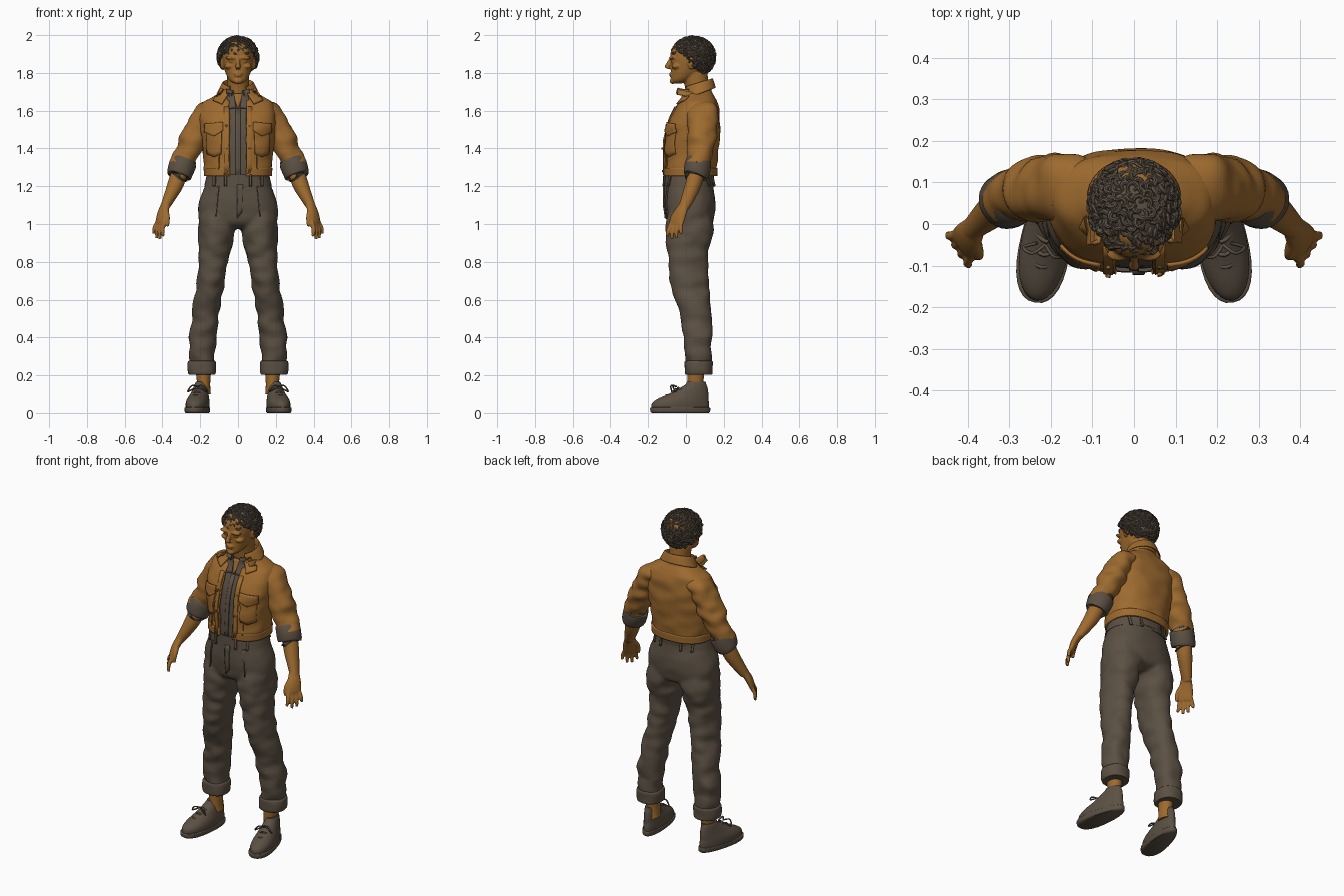
import bpy, bmesh, math, random
from mathutils import Vector, Matrix, noise
from mathutils.bvhtree import BVHTree

random.seed(4)
if "Cube" in bpy.data.objects:
    bpy.data.objects.remove(bpy.data.objects["Cube"])


def material(name, rgb):
    m = bpy.data.materials.new(name)
    m.use_nodes = True
    m.diffuse_color = (*rgb, 1)
    m.node_tree.nodes["Principled BSDF"].inputs["Base Color"].default_value = (*rgb, 1)
    return m


OCHRE = material("ochre", (0.34, 0.145, 0.028))
UMBER = material("dark_umber", (0.105, 0.08, 0.056))
SIDES = (-1, 1)


def smooth_rings(rings, steps):
    """Catmull-Rom interpolation through (x, y, z, rx, ry, shear) rings."""
    r = [list(k) + [0] * (6 - len(k)) for k in rings]
    out = []
    for i in range(len(r) - 1):
        a, b, c, d = r[max(i - 1, 0)], r[i], r[i + 1], r[min(i + 2, len(r) - 1)]
        for j in range(steps):
            t = j / steps
            out.append([q + t * (e - p) / 2 + t * t * (p - 2.5 * q + 2 * e - f / 2)
                        + t ** 3 * (1.5 * (q - e) + (f - p) / 2)
                        for p, q, e, f in zip(a, b, c, d)])
    return out + [r[-1]]


def sweep(bm, rings, n=32, steps=5, power=2.0, ref=(0, 1, 0), upright=True,
          s=1, gap=0, fold=0, warp=None):
    """Skin a row of superellipse sections; gap leaves the front open."""
    dense = smooth_rings(rings, steps)
    loops = []
    for i, (x, y, z, rx, ry, shear) in enumerate(dense):
        nxt, prv = dense[min(i + 1, len(dense) - 1)], dense[max(i - 1, 0)]
        t = Vector((0, 0, 1)) if upright else (Vector(nxt[:3]) - Vector(prv[:3])).normalized()
        v = Vector(ref)
        v = (v - t * v.dot(t)).normalized()
        u = v.cross(t)
        g = math.asin(min(1, gap / rx) ** (power / 2)) if gap else 0
        loop = []
        for k in range(n):
            a = -math.pi / 2 + g + (math.tau - 2 * g) * k / (n - 1 if gap else n)
            c, d = math.cos(a), math.sin(a)
            e = u * math.copysign(abs(c) ** (2 / power), c) * rx \
                + v * math.copysign(abs(d) ** (2 / power), d) * ry
            p = Vector((x, y, z)) + e
            p.z += shear * e.y
            if fold:
                p += e.normalized() * fold * noise.noise(Vector((p.x * 11, p.y * 11, p.z * 19)))
            if warp:
                p = warp(p)
            loop.append(bm.verts.new((p.x * s, p.y, p.z)))
        loops.append(loop)
    for a, b in zip(loops, loops[1:]):
        for k in range(n - 1 if gap else n):
            m = (k + 1) % n
            bm.faces.new((a[k], a[m], b[m], b[k]))
    if not gap:
        bm.faces.new(loops[0])
        bm.faces.new(loops[-1])


def blob(bm, centre, radii):
    bmesh.ops.create_uvsphere(bm, u_segments=24, v_segments=14, radius=1,
                              matrix=Matrix.Translation(centre) @ Matrix.Diagonal((*radii, 1)))


def finish(bm, name, mat, voxel=0, thick=0):
    bmesh.ops.recalc_face_normals(bm, faces=bm.faces)
    me = bpy.data.meshes.new(name)
    bm.to_mesh(me)
    bm.free()
    me.materials.append(mat)
    me.shade_smooth()
    me.set_sharp_from_angle(angle=math.radians(50))
    ob = bpy.data.objects.new(name, me)
    bpy.context.collection.objects.link(ob)
    if voxel:
        mod = ob.modifiers.new("blend", 'REMESH')
        mod.mode, mod.voxel_size, mod.use_smooth_shade = 'VOXEL', voxel, True
        ob.modifiers.new("soften", 'SMOOTH').iterations = 3
    if thick:
        mod = ob.modifiers.new("thickness", 'SOLIDIFY')
        mod.thickness, mod.offset = thick, -1
    return ob


def part(name, mat, rings, voxel=0, thick=0, **kw):
    bm = bmesh.new()
    sweep(bm, rings, **kw)
    return finish(bm, name, mat, voxel, thick)


def plate(name, mat, outline, target, s=1, lift=0.006, back=False):
    """Flat outline in x-z, laid onto the front or back of a target part."""
    bpy.context.view_layer.update()
    tree = BVHTree.FromObject(target, bpy.context.evaluated_depsgraph_get())
    d = -1 if back else 1
    bm = bmesh.new()
    bm.faces.new([bm.verts.new((x * s, 0, z)) for x, z in outline])
    bmesh.ops.triangulate(bm, faces=bm.faces)
    bmesh.ops.subdivide_edges(bm, edges=bm.edges, cuts=5, use_grid_fill=True)
    for v in bm.verts:
        hit = tree.ray_cast(Vector((v.co.x, -d, v.co.z)), Vector((0, d, 0)))[0]
        hit = hit or tree.find_nearest(Vector((v.co.x, -d * 0.1, v.co.z)))[0]
        v.co.y = hit.y - d * lift
    ob = finish(bm, name, mat, thick=0.008)
    ob.modifiers["thickness"].offset = 0
    return ob


def box(x0, x1, z0, z1):
    return [(x0, z0), (x1, z0), (x1, z1), (x0, z1)]


# Trousers: hips and legs blended into one surface
bm = bmesh.new()
sweep(bm, [(0, .02, .975, .12, .07), (0, .022, 1.0, .195, .115), (0, .022, 1.06, .212, .132),
           (0, .02, 1.12, .205, .135), (0, .015, 1.2, .177, .128), (0, .013, 1.27, .16, .122)],
      n=48, power=2.3, fold=.004)
for s in SIDES:
    sweep(bm, [(.187, .067, .23, .06, .066), (.187, .067, .28, .064, .068), (.185, .063, .4, .071, .077),
               (.174, .055, .5, .07, .084), (.159, .035, .6, .07, .094), (.143, .015, .7, .073, .1),
               (.128, .01, .8, .079, .104), (.12, .017, .9, .09, .118), (.112, .022, .99, .099, .125),
               (.105, .022, 1.08, .09, .11)], s=s, fold=.014, power=2.2)
trousers = finish(bm, "trousers", UMBER, voxel=.01)
part("waistband", UMBER, [(0, .014, 1.205, .178, .131), (0, .013, 1.262, .165, .128)], n=48, power=2.3)
plate("fly", UMBER, [(-.004, 1.03), (.02, 1.06), (.026, 1.21), (-.004, 1.21)], trousers, lift=.003)
for s in SIDES:
    for x in (.06, .12):
        plate("belt_loop", UMBER, box(x, x + .012, 1.2, 1.262), trousers, s, .012)
        plate("back_belt_loop", UMBER, box(x, x + .012, 1.2, 1.262), trousers, s, .012, True)
    plate("pleat", UMBER, [(.1, 1.2), (.108, 1.2), (.118, 1.04), (.115, 1.04)], trousers, s, .003)
    part("trouser_cuff", UMBER, [(.19, .067, .205, .062, .064), (.19, .067, .21, .073, .073),
                                 (.19, .067, .268, .074, .075), (.188, .067, .277, .062, .066)],
         s=s, fold=.005, power=2.3)
    part("ankle", OCHRE, [(.18, .055, .1, .036, .045), (.182, .05, .16, .035, .042),
                          (.184, .055, .26, .045, .05)], s=s)

# Shoes: rounded upper, sole, laces
turn = Matrix.Rotation(math.radians(10), 3, 'Z')


def shoe_warp(p):
    return turn @ Vector((p.x * (1 - 1.2 * p.y), p.y, p.z)) + Vector((.21, -.03, 0))


for s in SIDES:
    kw = dict(s=s, warp=shoe_warp)
    part("shoe_sole", UMBER, [(0, 0, 0, .054, .152), (0, 0, .008, .059, .16),
                              (0, 0, .026, .06, .161), (0, 0, .03, .055, .155)], power=2.3, **kw)
    part("shoe_upper", UMBER, [(0, 0, .015, .056, .155), (0, .001, .05, .058, .154), (0, .015, .075, .055, .136),
                               (0, .043, .1, .048, .108), (0, .07, .13, .041, .077),
                               (0, .084, .152, .036, .056), (0, .086, .165, .03, .05)], **kw)
    bm = bmesh.new()
    for y, z in ((-.075, .088), (-.045, .107), (-.012, .127)):
        sweep(bm, [(-.036, y + .025, z - .016, .005, .005), (0, y, z + .008, .005, .005),
                   (.036, y + .025, z - .016, .005, .005)], n=8, upright=False, **kw)
    for d in SIDES:
        sweep(bm, [(0, -.02, .14, .004, .004), (.025 * d, -.045, .145, .004, .004),
                   (.048 * d, -.035, .115, .004, .004), (.02 * d, -.02, .13, .004, .004)],
              n=8, upright=False, ref=(0, 0, 1), **kw)
    finish(bm, "shoe_laces", UMBER)

# Shirt under the open jacket
shirt = part("shirt", UMBER, [(0, .02, 1.22, .15, .125), (0, .024, 1.3, .155, .13), (0, .03, 1.4, .16, .131),
                              (0, .04, 1.5, .165, .127), (0, .053, 1.58, .16, .11), (0, .062, 1.64, .12, .083),
                              (0, .062, 1.69, .07, .068)], n=48, power=2.4, fold=.003)
plate("open_neck", OCHRE, [(-.03, 1.69), (0, 1.61), (.03, 1.69)], shirt, lift=.003)
plate("shirt_placket", UMBER, box(-.012, .012, 1.24, 1.61), shirt, lift=.002)
for s in SIDES:
    plate("shirt_collar", UMBER, [(.024, 1.705), (.06, 1.715), (.055, 1.61), (.01, 1.615)], shirt, s, .009)

# Jacket body, hem band and collar, open at the front
jacket = part("jacket", OCHRE, [(0, .022, 1.258, .174, .138), (0, .023, 1.3, .178, .139), (0, .028, 1.4, .186, .144),
                                (0, .037, 1.5, .2, .143), (0, .05, 1.58, .204, .128), (0, .066, 1.64, .188, .102),
                                (0, .07, 1.672, .135, .084), (0, .066, 1.7, .09, .074),
                                (0, .064, 1.73, .074, .07)],
              n=72, power=2.4, gap=.045, fold=.008, thick=.01)
part("jacket_hem_band", OCHRE, [(0, .022, 1.254, .18, .144), (0, .022, 1.297, .182, .145)],
     n=72, power=2.4, gap=.043, thick=.012)
part("jacket_collar", OCHRE, [(0, .064, 1.7, .073, .07, .2), (0, .063, 1.738, .075, .072, .3),
                              (0, .065, 1.745, .084, .078, .3), (0, .068, 1.69, .112, .09, .35)],
     n=48, gap=.045, thick=.006)
for s in SIDES:
    plate("collar_point", OCHRE, [(.042, 1.7), (.09, 1.72), (.132, 1.655), (.085, 1.635)], jacket, s, .012)
    plate("front_placket", OCHRE, box(.05, .074, 1.26, 1.62), jacket, s, .003)
    plate("chest_pocket", OCHRE, [(.085, 1.5), (.168, 1.5), (.162, 1.37), (.125, 1.355), (.09, 1.37)],
          jacket, s, .004)
    plate("pocket_flap", OCHRE, [(.08, 1.54), (.176, 1.53), (.176, 1.485), (.125, 1.465), (.08, 1.495)],
          jacket, s, .009)
    plate("front_seam", OCHRE, box(.1, .105, 1.29, 1.37), jacket, s, .003)
    for z in (1.28, 1.4, 1.52):
        plate("button", OCHRE, [(.062 + .006 * math.cos(k), z + .006 * math.sin(k)) for k in range(6)],
              jacket, s, .008)
    # Sleeves with rolled dark cuffs
    part("sleeve", OCHRE, [(.11, .085, 1.61, .04, .06), (.14, .085, 1.605, .055, .078), (.18, .085, 1.575, .064, .084),
                           (.222, .085, 1.48, .067, .078), (.268, .08, 1.39, .065, .07), (.3, .065, 1.305, .06, .064)],
         s=s, upright=False, fold=.015, steps=8, n=40)
    part("sleeve_cuff", UMBER, [(.282, .07, 1.335, .058, .06), (.285, .068, 1.328, .068, .069),
                                (.312, .053, 1.262, .067, .068), (.314, .051, 1.256, .05, .052)],
         s=s, upright=False, fold=.005)

    # Forearm, palm, fingers and thumb blended together
    bm = bmesh.new()
    across = Vector((.55, .83, 0))
    sweep(bm, [(.295, .068, 1.32, .042, .042), (.327, .042, 1.22, .043, .043), (.358, .016, 1.15, .034, .037),
               (.388, -.01, 1.09, .024, .029)], s=s, upright=False)
    sweep(bm, [(.38, -.004, 1.11, .022, .027), (.398, -.03, 1.06, .021, .039), (.408, -.047, 1.015, .017, .043),
               (.411, -.052, .992, .011, .04)], s=s, upright=False, ref=across)
    for i, length in enumerate((.075, .09, .085, .062)):
        k = i - 1.5
        a = Vector((.409, -.05, 1.01)) + across * k * .021
        b = a + Vector((.012, -.012, -length)) + across * k * .009
        mid = a.lerp(b, .55) + Vector((.006, -.004, 0))
        sweep(bm, [(*a, .011, .011), (*mid, .011, .011), (*b, .008, .008)], n=12, s=s, upright=False)
    a = Vector((.394, -.026, 1.065)) - across * .024
    sweep(bm, [(*a, .016, .016), (*(a + Vector((-.008, -.026, -.035))), .013, .013),
               (*(a + Vector((-.008, -.034, -.078))), .008, .008)], n=12, s=s, upright=False)
    finish(bm, "arm_and_hand", OCHRE, voxel=.005)

# Head, neck and facial features
bm = bmesh.new()
sweep(bm, [(0, .066, 1.62, .075, .06), (0, .06, 1.7, .058, .062), (0, .048, 1.8, .06, .066)])
sweep(bm, [(0, -.045, 1.745, .024, .026), (0, -.03, 1.762, .047, .048), (0, 0, 1.8, .066, .078),
           (0, .02, 1.84, .077, .098), (0, .03, 1.88, .083, .112), (0, .035, 1.93, .08, .11),
           (0, .04, 1.965, .055, .08)], power=2.2)
sweep(bm, [(0, -.076, 1.882, .009, .01), (0, -.09, 1.855, .01, .012), (0, -.1, 1.832, .014, .013),
           (0, -.088, 1.82, .012, .008)], n=16)
blob(bm, (0, -.07, 1.757), (.024, .017, .016))
blob(bm, (0, -.08, 1.796), (.024, .01, .006))
blob(bm, (0, -.078, 1.785), (.02, .011, .006))
for s in SIDES:
    blob(bm, (s * .035, -.073, 1.88), (.032, .017, .009))
    blob(bm, (s * .046, -.05, 1.835), (.026, .026, .015))
    blob(bm, (s * .034, -.068, 1.861), (.016, .011, .008))
    blob(bm, (s * .083, .03, 1.85), (.012, .02, .032))
finish(bm, "head", OCHRE, voxel=.005)

# Hair: fitted cap covered in short curls, cut along a sloping hairline
centre, size = Vector((0, .038, 1.885)), Vector((.104, .113, .104))


def below_hairline(p):
    return p.z < 1.91 - .125 * min(1, max(0, (p.y + .03) / .13))


bm = bmesh.new()
blob(bm, centre, size)
bmesh.ops.delete(bm, geom=[v for v in bm.verts if below_hairline(v.co)], context='VERTS')
finish(bm, "hair_cap", UMBER, thick=.02)
bm = bmesh.new()
count = 420
for i in range(count):
    h = 1 - 2 * (i + .5) / count
    w = math.sqrt(1 - h * h)
    nrm = Vector((w * math.cos(i * 2.4), w * math.sin(i * 2.4), h))
    p = centre + nrm * size
    if below_hairline(p):
        continue
    u = nrm.orthogonal().normalized()
    v, start, r = nrm.cross(u), random.uniform(0, 6), random.uniform(.009, .014)
    curl = []
    for j in range(6):
        a = start + j * .8
        q = p + (u * math.cos(a) + v * math.sin(a)) * r + nrm * (.009 * math.sin(j * .7) - .004)
        thick = .0075 - .0008 * j
        curl.append((*q, thick, thick))
    sweep(bm, curl, n=7, steps=2, ref=nrm, upright=False)
finish(bm, "hair_curls", UMBER)
